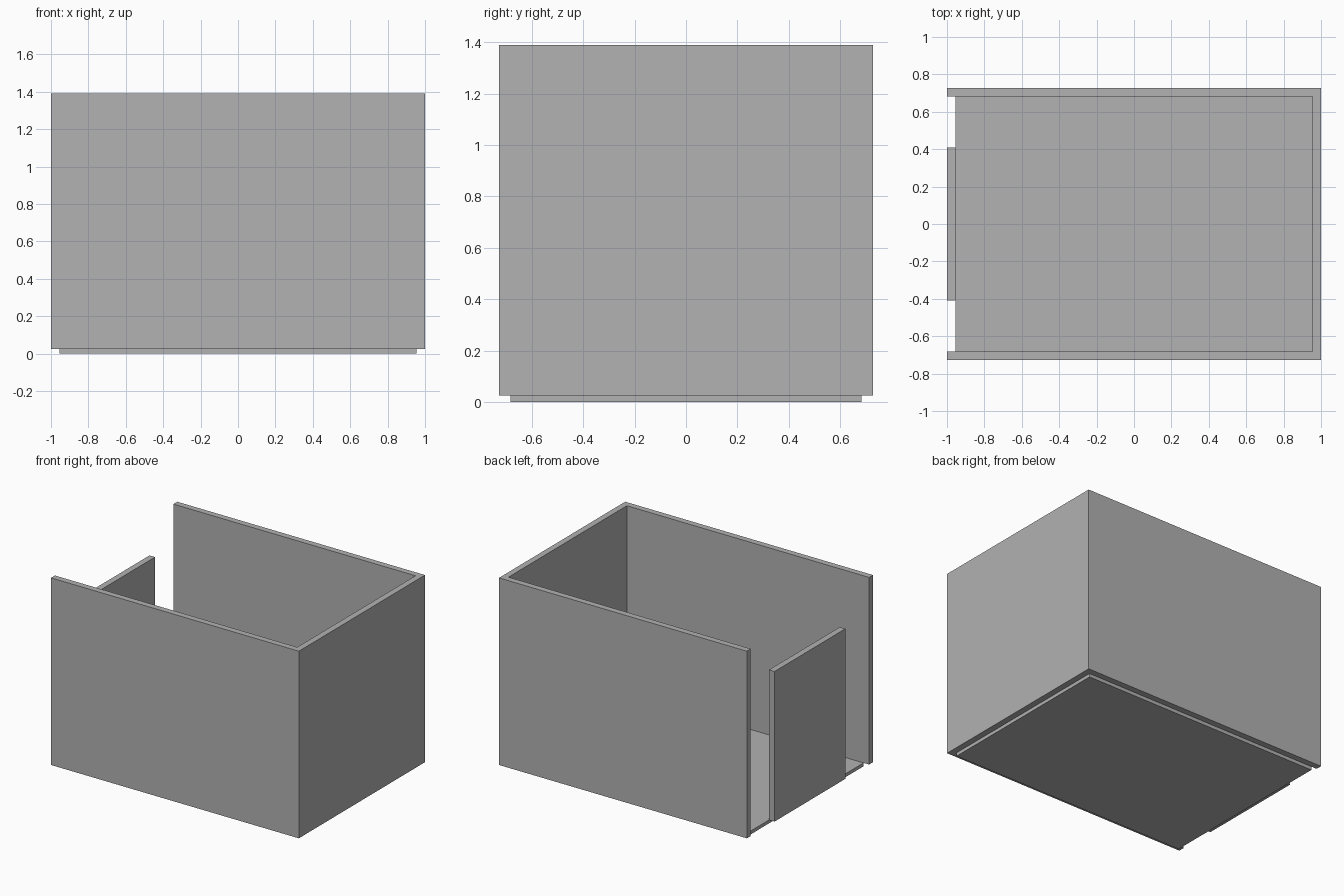
import bpy
import bmesh

cube = bpy.data.objects.get("Cube")
if cube:
    bpy.data.objects.remove(cube, do_unlink=True)

# Overall sizes
HALF_X, HALF_Y = 1.0, 0.727
WALL = 0.045
BASE, TOP, PANEL_TOP = 0.025, 1.39, 1.12
IN_X, IN_Y = HALF_X - WALL, HALF_Y - WALL

grey = bpy.data.materials.new("plain_grey")
grey.use_nodes = True
colour = (0.445, 0.445, 0.445, 1)
grey.diffuse_color = colour
grey.node_tree.nodes["Principled BSDF"].inputs["Base Color"].default_value = colour


def extrude_outline(name, outline, z0, z1):
    """Raise a flat outline into a solid between two heights."""
    bm = bmesh.new()
    face = bm.faces.new([bm.verts.new((x, y, z0)) for x, y in outline])
    raised = bmesh.ops.extrude_face_region(bm, geom=[face], use_keep_orig=True)["geom"]
    verts = [g for g in raised if isinstance(g, bmesh.types.BMVert)]
    bmesh.ops.translate(bm, verts=verts, vec=(0, 0, z1 - z0))
    bmesh.ops.recalc_face_normals(bm, faces=bm.faces)
    mesh = bpy.data.meshes.new(name)
    bm.to_mesh(mesh)
    bm.free()
    mesh.materials.append(grey)
    obj = bpy.data.objects.new(name, mesh)
    bpy.context.collection.objects.link(obj)
    return obj


def rectangle(x0, x1, y0, y1):
    return [(x0, y0), (x1, y0), (x1, y1), (x0, y1)]


# Floor slab, inset inside the walls
extrude_outline("floor", rectangle(-IN_X, IN_X, -IN_Y, IN_Y), 0, BASE)

# Three joined walls, open on one end
near = [(-HALF_X, -HALF_Y), (HALF_X, -HALF_Y)]
inner = [(IN_X, IN_Y), (-HALF_X, IN_Y)]
far = [(x, -y) for x, y in reversed(near)]
back = [(x, -y) for x, y in reversed(inner)]
extrude_outline("walls", near + far + inner[::-1] + back[::-1], BASE, TOP)

# Lower free-standing panel in the middle of the open end
extrude_outline("entrance_panel", rectangle(-HALF_X, -IN_X, -0.408, 0.408), BASE, PANEL_TOP)
